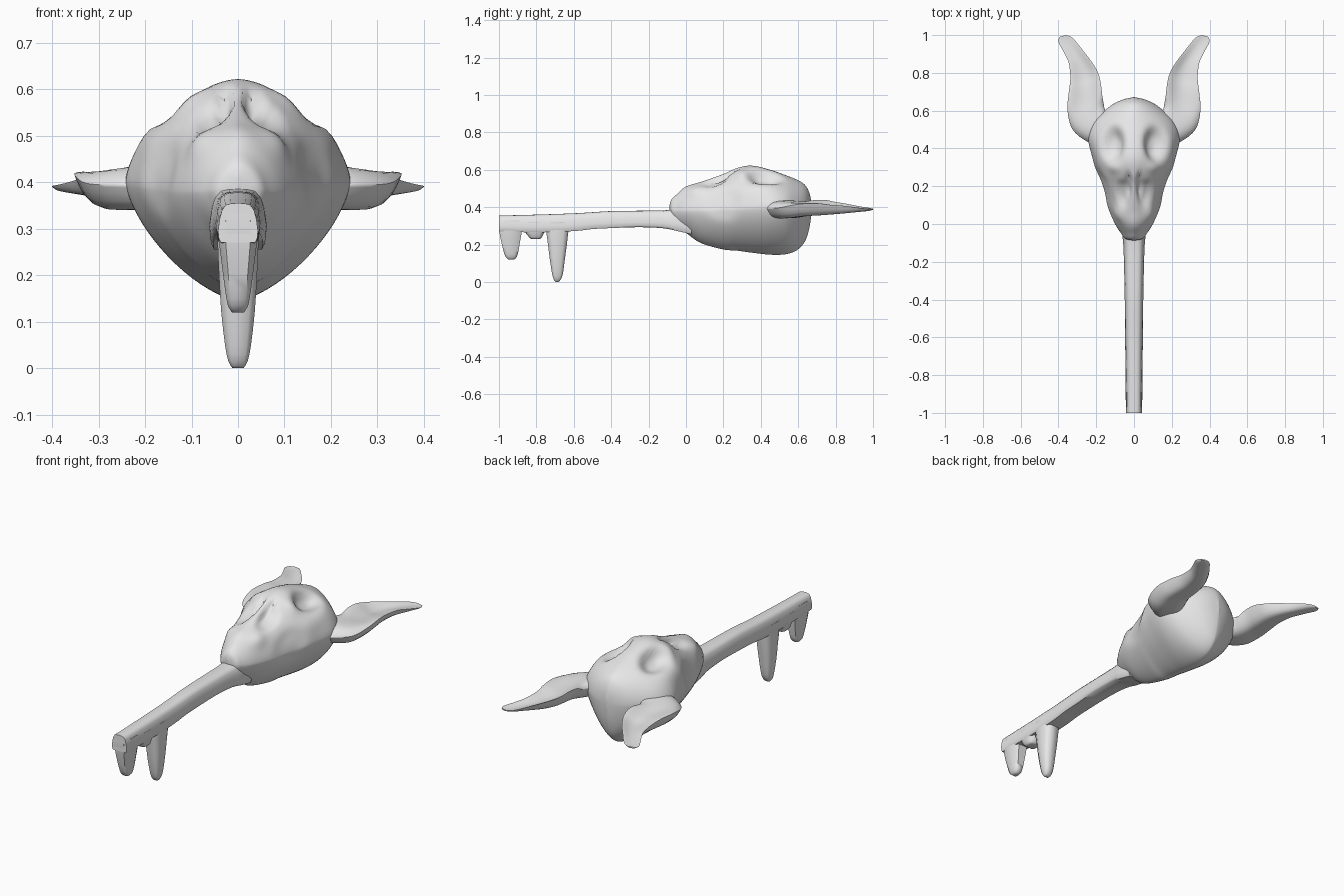
import bpy, bmesh, math
from mathutils import Vector

cube = bpy.data.objects.get("Cube")
if cube:
    bpy.data.objects.remove(cube, do_unlink=True)

grey = bpy.data.materials.new("plain_grey")
grey.use_nodes = True
grey.diffuse_color = (0.8, 0.8, 0.8, 1)
grey.node_tree.nodes["Principled BSDF"].inputs["Base Color"].default_value = (0.8, 0.8, 0.8, 1)


def resample(rows, steps):
    """Smooth curve through the rows, with extra rows in between."""
    out = []
    for i in range(len(rows) - 1):
        p = [rows[max(0, min(len(rows) - 1, i + k))] for k in (-1, 0, 1, 2)]
        for s in range(steps):
            t = s / steps
            out.append([b + 0.5 * t * (c - a + t * (2 * a - 5 * b + 4 * c - d + t * (3 * (b - c) + d - a)))
                        for a, b, c, d in zip(*p)])
    return out + [list(rows[-1])]


def loft(name, rings, dents=(), angle=60):
    """Skin a list of rings, cap both ends, then push soft dents or bumps."""
    bm = bmesh.new()
    loops = [[bm.verts.new(p) for p in ring] for ring in rings]
    n = len(rings[0])
    for a, b in zip(loops, loops[1:]):
        for i in range(n):
            j = (i + 1) % n
            bm.faces.new((a[i], a[j], b[j], b[i]))
    bm.faces.new(loops[0])
    bm.faces.new(loops[-1][::-1])
    bmesh.ops.remove_doubles(bm, verts=bm.verts, dist=0.0005)
    bmesh.ops.recalc_face_normals(bm, faces=bm.faces)
    bm.normal_update()
    moves = []
    for v in bm.verts:
        place = (abs(v.co.x), v.co.y, v.co.z)
        amount = 0
        for centre, radius, depth in dents:
            d = sum(((p - c) / r) ** 2 for p, c, r in zip(place, centre, radius))
            amount += depth * math.exp(-d * d if depth < 0 else -d)
        moves.append(v.normal * amount)
    for v, m in zip(bm.verts, moves):
        v.co += m
    mesh = bpy.data.meshes.new(name)
    bm.to_mesh(mesh)
    bm.free()
    mesh.materials.append(grey)
    obj = bpy.data.objects.new(name, mesh)
    bpy.context.collection.objects.link(obj)
    bpy.ops.object.select_all(action="DESELECT")
    obj.select_set(True)
    bpy.context.view_layer.objects.active = obj
    bpy.ops.object.shade_smooth_by_angle(angle=math.radians(angle))


def power(v, e):
    return math.copysign(abs(v) ** e, v)


# Head: y, half width, bottom, widest height, top
head_rows = [
    (-.088, 0, .39, .40, .41), (-.078, .045, .33, .385, .44),
    (-.05, .068, .29, .38, .468), (0, .1, .262, .38, .51),
    (.08, .135, .208, .38, .535), (.2, .176, .174, .385, .577),
    (.27, .198, .168, .39, .608), (.35, .22, .157, .395, .622),
    (.45, .242, .146, .4, .6), (.53, .222, .148, .4, .572),
    (.59, .168, .168, .4, .548), (.635, .11, .215, .4, .52),
    (.66, .055, .29, .4, .475), (.672, 0, .38, .4, .42)]
rings = []
for y, w, low, mid, high in resample(head_rows, 6):
    ring = []
    for i in range(80):
        a = math.tau * i / 80
        s = math.sin(a)
        e = 1.18 if s > 0 else 1.35
        s = power(s, e)
        ring.append((max(w, 0) * power(math.cos(a), e), y,
                     mid + s * (high - mid if s > 0 else mid - low)))
    rings.append(ring)
head_dents = [
    ((.11, .42, .555), (.055, .085, .08), -.052),   # eye sockets
    ((.06, .16, .545), (.035, .07, .05), -.022),    # nasal hollows
    ((.032, .21, .575), (.018, .075, .05), -.022),  # nasal slits
    ((.17, .2, .42), (.05, .1, .08), -.012),        # sunken cheeks
    ((.085, .05, .49), (.04, .045, .04), .016),     # upper lip
    ((.185, .38, .49), (.04, .1, .04), .008),       # cheek bones
    ((.1, .3, .57), (.04, .03, .04), .01)]          # brow
loft("head", rings, head_dents)

# Ears: outer x, outer y, inner x, inner y, bottom, rim height, top fullness
ear_rows = [
    (.17, .42, .1, .54, .35, .42, 1), (.245, .435, .15, .6, .342, .435, 1),
    (.325, .5, .16, .635, .342, .438, .9), (.352, .6, .168, .68, .352, .452, .65),
    (.345, .7, .175, .74, .357, .452, .55), (.337, .77, .19, .8, .362, .437, .5),
    (.345, .85, .225, .86, .368, .425, .5), (.372, .91, .275, .925, .374, .41, .55),
    (.4, .965, .325, .985, .38, .398, .6), (.392, .992, .36, 1, .385, .393, .8)]
for side, label in ((1, "left_ear"), (-1, "right_ear")):
    rings = []
    for ox, oy, ix, iy, low, rim, full in resample(ear_rows, 4):
        ring = []
        for i in range(28):
            a = math.tau * i / 28
            u, h = math.cos(a), rim - low
            z = low + h * (full + (1 - full) * u * u) if math.sin(a) > 0 else low + h * u ** 4
            # round the rim, and let the outer edge droop
            z -= h * (0.25 * u ** 6 * full + 0.2 * max(u, 0) ** 2)
            p = Vector((ox, oy, z)).lerp(Vector((ix, iy, z)), (1 - u) / 2)
            ring.append((side * p.x, p.y, p.z))
        rings.append(ring)
    loft(label, rings)

# Shaft: y, half width, bottom, top
shaft_rows = [
    (-1, .043, .27, .355), (-.8, .045, .265, .36), (-.6, .047, .272, .367),
    (-.5, .048, .283, .373), (-.4, .049, .288, .379), (-.25, .052, .293, .381),
    (-.12, .056, .287, .383), (-.05, .062, .273, .388), (.03, .06, .255, .39)]
half = [(0, 1), (.35, .99), (.62, .95), (.8, .82), (.92, .6), (1, .3), (.96, .1), (.86, 0)]
section = half + [(-u, v) for u, v in half[:0:-1]]
loft("shaft", [[(w * u, y, low + (high - low) * v) for u, v in section]
               for y, w, low, high in resample(shaft_rows, 3)])


# Teeth of the key bit: z, front y, back y, half width
def tooth(name, rows):
    corners = [(-.65, -1), (.65, -1), (1, -.55), (1, .55), (.65, 1), (-.65, 1), (-1, .55), (-1, -.55)]
    loft(name, [[(w * u, (a + b) / 2 + (b - a) / 2 * v, z) for u, v in corners]
                for z, a, b, w in resample(rows, 2)])


tooth("front_tooth", [(.33, -1, -.86, .039), (.29, -1, -.873, .042), (.24, -.993, -.883, .037),
                      (.17, -.977, -.895, .028), (.135, -.965, -.904, .022), (.12, -.95, -.918, .013)])
tooth("small_tooth", [(.32, -.875, -.74, .042), (.28, -.868, -.752, .041), (.25, -.848, -.765, .036),
                      (.233, -.832, -.775, .03), (.229, -.82, -.785, .02)])
tooth("long_tooth", [(.32, -.75, -.62, .044), (.27, -.747, -.629, .044), (.2, -.738, -.637, .041),
                     (.12, -.728, -.648, .036), (.05, -.717, -.657, .028), (.015, -.708, -.668, .021),
                     (0, -.697, -.682, .012)])
